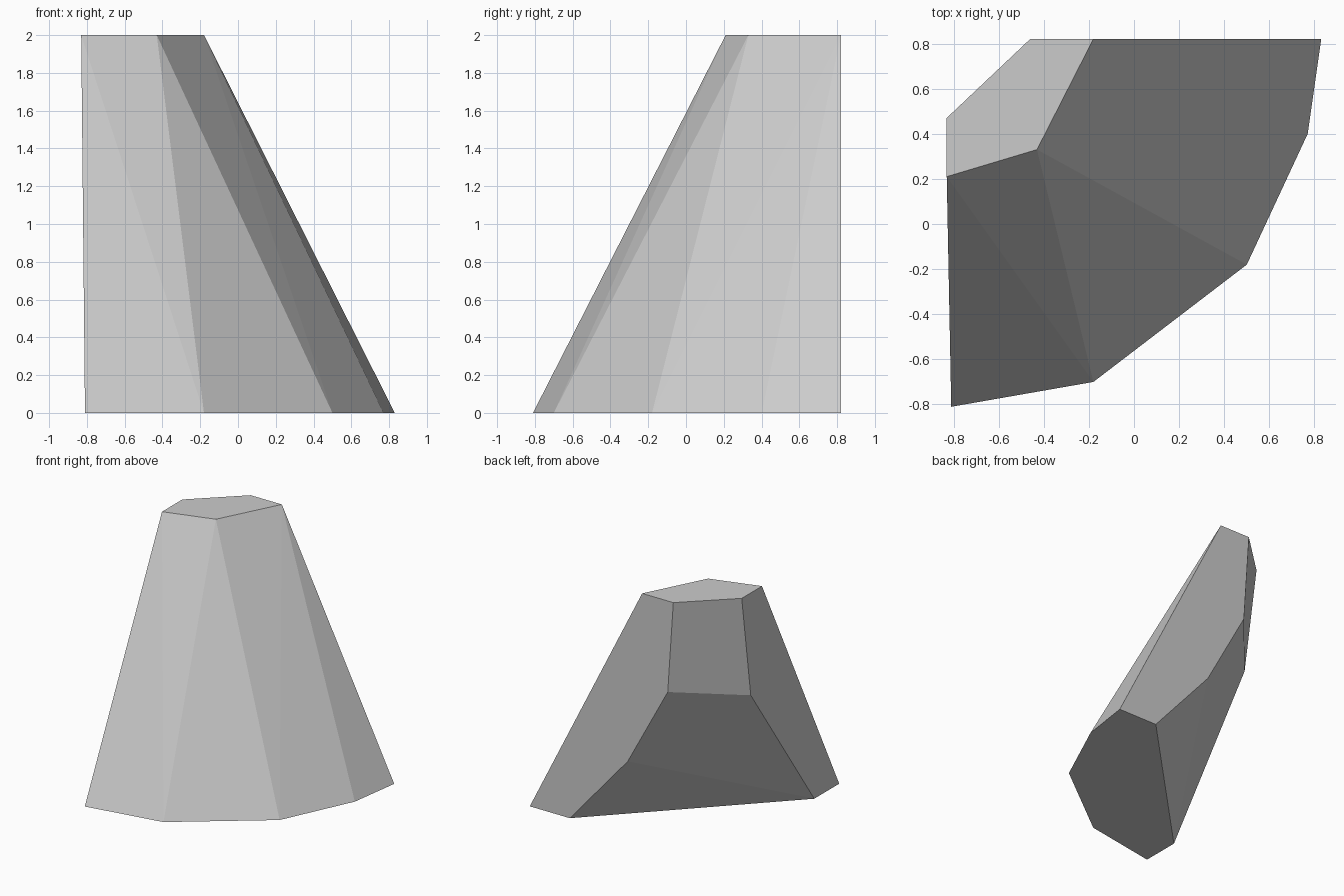
import bpy
import bmesh

# Remove the default cube
cube = bpy.data.objects.get("Cube")
if cube:
    bpy.data.objects.remove(cube, do_unlink=True)

# Single stone colour
stone = bpy.data.materials.new("grey_stone")
stone.use_nodes = True
colour = (0.6, 0.6, 0.6, 1)
stone.diffuse_color = colour
stone.node_tree.nodes["Principled BSDF"].inputs["Base Color"].default_value = colour

BACK, SIDE, HEIGHT = 0.82, -0.82, 2.0
bm = bmesh.new()


def ring(points, z):
    """Vertices of one flat outline at height z."""
    return [bm.verts.new((x, y, z)) for x, y in points]


# Top outline: outer edge from the side to the back, then the chamfered corner
top = ring([(-0.83, 0.21), (-0.43, 0.33), (-0.18, BACK),
            (-0.46, BACK), (-0.83, 0.47)], HEIGHT)
# Foot outline: outer arc, then the two ends of the inner edge
foot = ring([(-0.81, -0.81), (-0.18, -0.70), (0.50, -0.18), (0.77, 0.40),
             (0.83, BACK), (0.47, BACK), (-0.81, -0.49)], 0)
# Bends of the hollow inner side
side_bend = bm.verts.new((SIDE, 0.34, 1.16))
back_bend = bm.verts.new((-0.41, BACK, 1.26))
low_bend = bm.verts.new((-0.05, BACK, 0.60))

side_top, mid_top, back_top, back_corner, side_corner = top
f0, f1, f2, f3, f4, back_foot, side_foot = foot

faces = [
    top, foot,
    # Faceted outer slope
    (side_top, f0, f1), (side_top, f1, mid_top), (mid_top, f1, f2),
    (mid_top, f2, back_top), (back_top, f2, f3), (back_top, f3, f4),
    # Upright back and side walls
    (back_top, f4, back_foot, low_bend, back_bend, back_corner),
    (side_top, side_corner, side_bend, side_foot, f0),
    # Chamfer and flared hollow beneath it
    (back_corner, back_bend, side_bend, side_corner),
    (back_bend, low_bend, side_bend),
    (low_bend, back_foot, side_foot), (low_bend, side_foot, side_bend),
]
for verts in faces:
    bm.faces.new(verts)
bmesh.ops.recalc_face_normals(bm, faces=bm.faces)

mesh = bpy.data.meshes.new("rock_wedge")
bm.to_mesh(mesh)
bm.free()
mesh.materials.append(stone)
rock = bpy.data.objects.new("rock_wedge", mesh)
bpy.context.collection.objects.link(rock)
